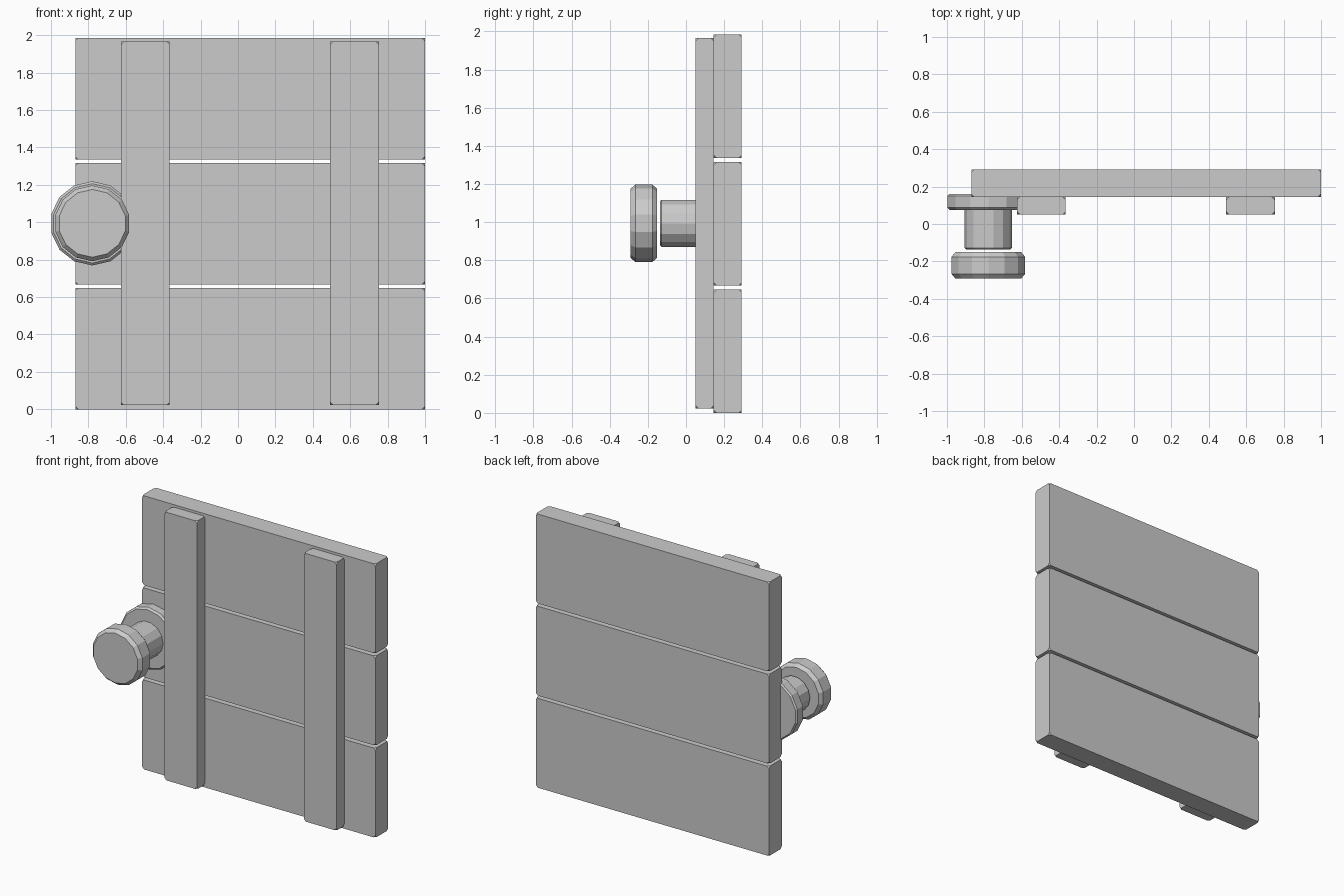
import bpy
import bmesh
from math import pi, sin, cos
from mathutils import Vector

if "Cube" in bpy.data.objects:
    bpy.data.objects.remove(bpy.data.objects["Cube"])


def make_object(name, bm):
    bmesh.ops.recalc_face_normals(bm, faces=bm.faces)
    mesh = bpy.data.meshes.new(name)
    bm.to_mesh(mesh)
    bm.free()
    obj = bpy.data.objects.new(name, mesh)
    bpy.context.collection.objects.link(obj)
    return obj


def board(name, lo, hi, nick=0.016):
    """Box between two corners, with each corner nicked off."""
    lo, hi = Vector(lo), Vector(hi)
    bm = bmesh.new()
    bmesh.ops.create_cube(bm, size=1)
    for v in bm.verts:
        v.co = (lo + hi) / 2 + v.co * (hi - lo)
    bmesh.ops.bevel(bm, geom=bm.verts[:], offset=nick, segments=1,
                    affect='VERTICES')
    return make_object(name, bm)


def lathe(name, profile, x, z, start=0.0, sides=14):
    """Capped solid turned about the y direction from (radius, y) points."""
    bm = bmesh.new()
    rings = []
    for r, y in profile:
        angles = [start + 2 * pi * i / sides for i in range(sides)]
        rings.append([bm.verts.new((x + r * cos(a), y, z + r * sin(a)))
                      for a in angles])
    for a, b in zip(rings, rings[1:]):
        for i in range(sides):
            j = (i + 1) % sides
            bm.faces.new((a[i], a[j], b[j], b[i]))
    bm.faces.new(rings[0])
    bm.faces.new(rings[-1])
    return make_object(name, bm)


# Three horizontal planks
for i in range(3):
    z = i * 0.668
    board(f"plank_{i + 1}", (-0.87, 0.145, z), (1.0, 0.292, z + 0.648))

# Two upright battens on the front
for side, x in (("left", -0.625), ("right", 0.493)):
    board(f"batten_{side}", (x, 0.051, 0.022), (x + 0.26, 0.145, 1.966))

# Door knob: base plate, neck and grip
KX, KZ = -0.779, 0.994
lathe("knob_plate", [(0.212, 0.075), (0.225, 0.087), (0.225, 0.15),
                     (0.215, 0.16)], KX, KZ, pi / 2)
lathe("knob_neck", [(0.118, -0.137), (0.126, -0.129), (0.126, 0.085)], KX, KZ)
lathe("knob_grip", [(0.181, -0.291), (0.2025, -0.266), (0.2025, -0.176),
                    (0.181, -0.151)], KX, KZ, pi / 2)
